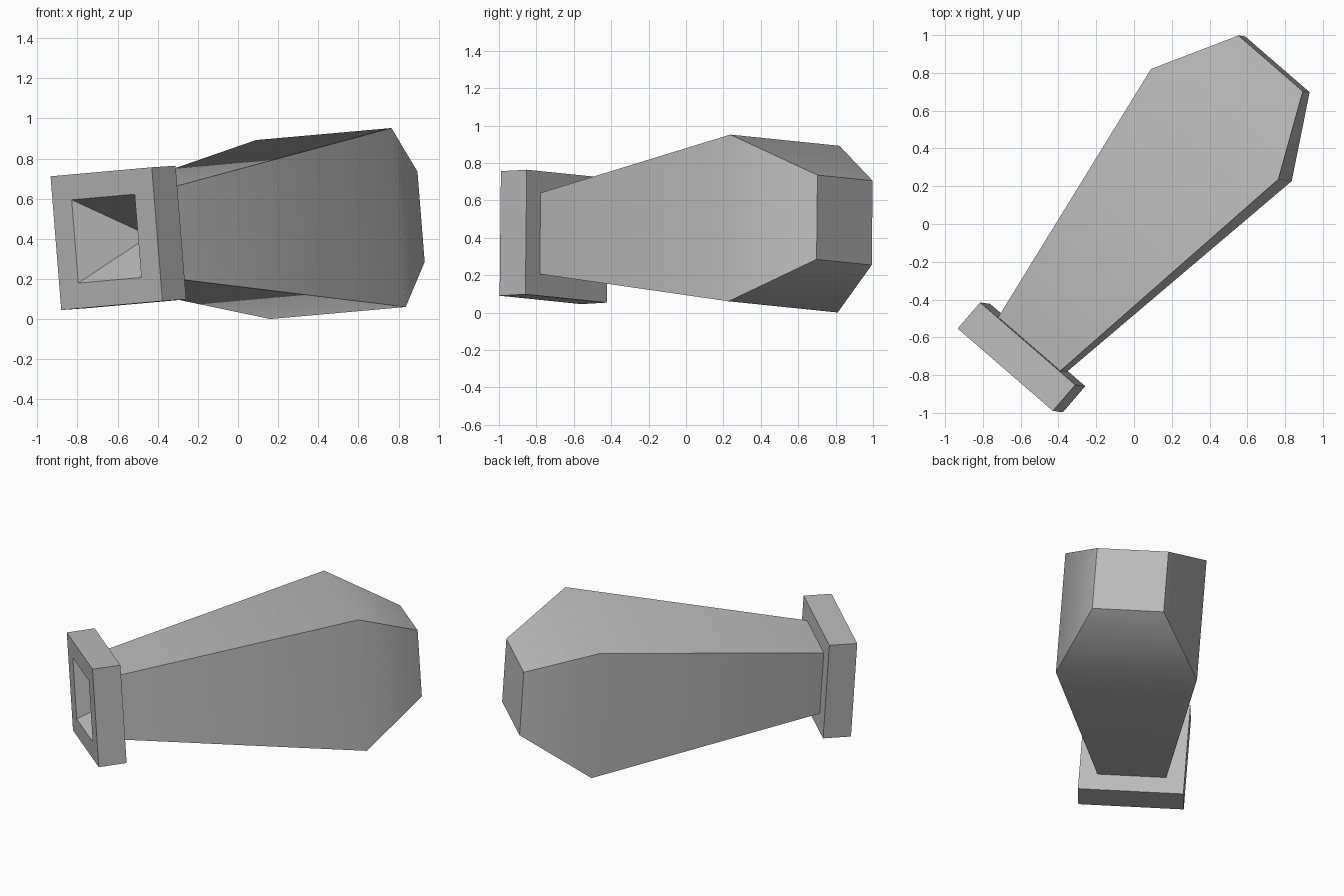
import bpy
import bmesh
import math
from mathutils import Matrix, Vector

cube = bpy.data.objects.get("Cube")
if cube:
    bpy.data.objects.remove(cube, do_unlink=True)

# One plain grey for the whole vase
grey = bpy.data.materials.new("plain_grey")
grey.use_nodes = True
colour = (0.5, 0.5, 0.5, 1.0)
grey.diffuse_color = colour
grey.node_tree.nodes["Principled BSDF"].inputs["Base Color"].default_value = colour

# Tilted frame: x across the mouth, y along the vase, z up the mouth
across = Vector((0.7545, -0.653, 0.067)).normalized()
along = Vector((0.652, 0.757, 0.044))
along = (along - across * along.dot(across)).normalized()
up = across.cross(along)
mouth_centre = Vector((-0.655, -0.775, 0.401))
frame = Matrix.Translation(mouth_centre) @ Matrix((across, along, up)).transposed().to_4x4()

CORNERS = ((-1, -1), (1, -1), (1, 1), (-1, 1))


def square_loft(name, sections, cap_end=False):
    """Skin square sections, each given as (depth, half width)."""
    bm = bmesh.new()
    rings = [[bm.verts.new((sx * half, depth, sz * half)) for sx, sz in CORNERS]
             for depth, half in sections]
    for a, b in zip(rings, rings[1:]):
        for i in range(4):
            j = (i + 1) % 4
            bm.faces.new((a[i], b[i], b[j], a[j]))
    if cap_end:
        bm.faces.new(reversed(rings[-1]))
    bmesh.ops.remove_doubles(bm, verts=bm.verts, dist=0.0001)
    mesh = bpy.data.meshes.new(name)
    bm.to_mesh(mesh)
    bm.free()
    mesh.materials.append(grey)
    obj = bpy.data.objects.new(name, mesh)
    bpy.context.collection.objects.link(obj)
    obj.matrix_world = frame
    bpy.ops.object.select_all(action="DESELECT")
    obj.select_set(True)
    bpy.context.view_layer.objects.active = obj
    bpy.ops.object.shade_smooth_by_angle(angle=math.radians(42))
    return obj


RIM_DEPTH = 0.182
NECK = 0.218

# Square rim with a pyramid-shaped hollow at the mouth
square_loft("rim", [(0.33, 0), (0, 0.208), (0, 0.334),
                    (RIM_DEPTH, 0.334), (RIM_DEPTH, NECK)])

# Body swelling from the neck to the shoulder, then narrowing to the base
square_loft("body", [(RIM_DEPTH, NECK), (1.715, 0.447), (2.143, 0.226)],
            cap_end=True)
